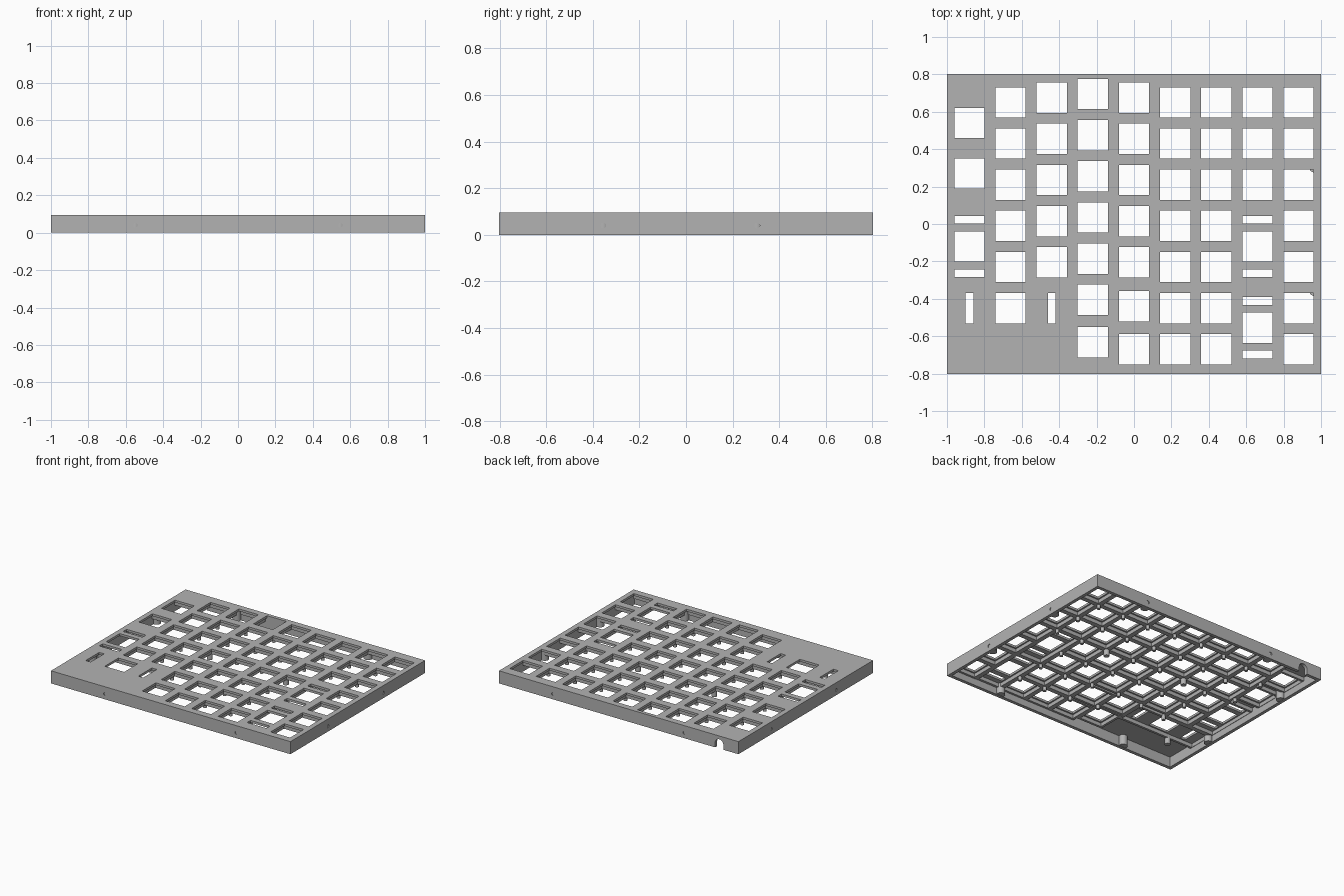
import bpy, bmesh
from mathutils import Matrix, Vector

if "Cube" in bpy.data.objects:
    bpy.data.objects.remove(bpy.data.objects["Cube"])

grey = bpy.data.materials.new("matte grey")
grey.use_nodes = True
grey.diffuse_color = (0.45, 0.45, 0.45, 1)
grey.node_tree.nodes["Principled BSDF"].inputs["Base Color"].default_value = grey.diffuse_color

W, D, H = 1.0, 0.803, 0.095      # half width, half depth, height
WALL, ROOF = 0.025, 0.078        # wall thickness, underside of the top plate
PITCH, KEY = 0.22, 0.081         # key spacing, half size of a key hole


def box(bm, x0, x1, y0, y1, z0, z1):
    size = Matrix.Diagonal((x1 - x0, y1 - y0, z1 - z0, 1))
    centre = Matrix.Translation(((x0 + x1) / 2, (y0 + y1) / 2, (z0 + z1) / 2))
    bmesh.ops.create_cube(bm, size=1, matrix=centre @ size)


def rod(bm, centre, radius, length, axis="Z", sides=24):
    turn = Vector((0, 0, 1)).rotation_difference(
        Vector((axis == "X", axis == "Y", axis == "Z"))).to_matrix().to_4x4()
    bmesh.ops.create_cone(bm, cap_ends=True, segments=sides, radius1=radius, radius2=radius,
                          depth=length, matrix=Matrix.Translation(centre) @ turn)


def finish(name, bm):
    mesh = bpy.data.meshes.new(name)
    bm.to_mesh(mesh)
    bm.free()
    mesh.materials.append(grey)
    obj = bpy.data.objects.new(name, mesh)
    bpy.context.collection.objects.link(obj)
    return obj


def select(obj):
    bpy.ops.object.select_all(action="DESELECT")
    obj.select_set(True)
    bpy.context.view_layer.objects.active = obj


def cut(target, bm):
    cutter = finish("cutter", bm)
    cutter.hide_render = True
    mod = target.modifiers.new("cut", "BOOLEAN")
    mod.operation, mod.solver, mod.object = "DIFFERENCE", "EXACT", cutter
    select(target)
    bpy.ops.object.modifier_apply(modifier=mod.name)
    bpy.data.objects.remove(cutter)


# Key layout: column -> y centres of single keys
def run(top, count):
    return [top - PITCH * i for i in range(count)]


single = {
    -4: [0.54, 0.27],
    -3: run(0.65, 5),
    -2: run(0.675, 5),
    -1: run(0.695, 6) + [-0.632],
    0: run(0.675, 5) + [-0.44, -0.67],
    1: run(0.65, 7), 2: run(0.65, 7),
    3: run(0.65, 3), 4: run(0.65, 7),
}
tall = [(-4, -0.12), (3, -0.12), (3, -0.555)]
wide = [(-3, -0.45)]

# Each key: centre and half size of its rib frame
keys = [(c * PITCH, y, 0.11, 0.11) for c, ys in single.items() for y in ys]
keys += [(c * PITCH, y, 0.11, 0.22) for c, y in tall]
keys += [(c * PITCH, y, 0.33, 0.11) for c, y in wide]

# Case: open-bottomed shell
bm = bmesh.new()
box(bm, -W, W, -D, D, 0, H)
case = finish("case", bm)
bm = bmesh.new()
box(bm, -W + WALL, W - WALL, -D + WALL, D - WALL, -0.1, ROOF)
cut(case, bm)

# Key holes and stabiliser slots
bm = bmesh.new()
for x, y, hx, hy in keys:
    box(bm, x - KEY, x + KEY, y - KEY, y + KEY, 0.06, 0.2)
    for s in (-1, 1):
        if hy > 0.2:
            cy = y + s * 0.143
            box(bm, x - KEY, x + KEY, cy - 0.021, cy + 0.021, 0.06, 0.2)
        if hx > 0.2:
            cx = x + s * PITCH
            box(bm, cx - 0.021, cx + 0.021, y - KEY, y + KEY, 0.06, 0.2)
cut(case, bm)

# Cable notch with a round top in the back wall
bm = bmesh.new()
box(bm, -0.875, -0.805, D - 0.05, D + 0.05, -0.1, 0.035)
cut(case, bm)
bm = bmesh.new()
rod(bm, (-0.84, D, 0.035), 0.035, 0.1, "Y", 32)
cut(case, bm)

# Screw holes in the side walls, each with a boss behind it
screws = [(x, s * D, "Y") for x in (-0.548, 0.548) for s in (-1, 1)]
screws += [(W, -0.355, "X"), (W, 0.305, "X"), (-W, -0.36, "X"), (-W, 0.41, "X")]
drills, bosses = bmesh.new(), bmesh.new()
for x, y, axis in screws:
    rod(drills, (x, y, 0.04), 0.012, 0.044, axis)
    inward = 0.034
    bx = x - inward * (1 if x > 0 else -1) if axis == "X" else x
    by = y - inward * (1 if y > 0 else -1) if axis == "Y" else y
    rod(bosses, (bx, by, 0.042), 0.03, 0.078)
cut(case, drills)
screw_bosses = finish("screw_bosses", bosses)

# Ribs under the plate: a frame around each key
bm = bmesh.new()
T, LOW, TOP = 0.018, 0.05, ROOF + 0.002
for x, y, hx, hy in keys:
    x0, x1 = x - hx, x + hx
    y0, y1 = max(y - hy, -D + 0.01), min(y + hy, D - 0.01)
    box(bm, x0, x0 + T, y0, y1, LOW, TOP)
    box(bm, x1 - T, x1, y0, y1, LOW, TOP)
    box(bm, x0 + T, x1 - T, y0, min(y0 + T, y - KEY), LOW, TOP)
    box(bm, x0 + T, x1 - T, max(y1 - T, y + KEY), y1, LOW, TOP)
ribs = finish("plate_ribs", bm)

# Board posts at the rib junctions, and a few thicker support posts
bm = bmesh.new()
for x, y, hx, hy in keys:
    if x < 0.8 and hx == hy and y > -0.62:
        rod(bm, (x + 0.11, y - 0.11, 0.04), 0.013, 0.04, sides=16)
for x, y in ((-0.77, -0.56), (0.33, 0.1), (-0.33, 0.135)):
    rod(bm, (x, y, 0.035), 0.02, 0.06)
posts = finish("board_posts", bm)

for obj in (case, screw_bosses, posts):
    select(obj)
    bpy.ops.object.shade_smooth_by_angle()
